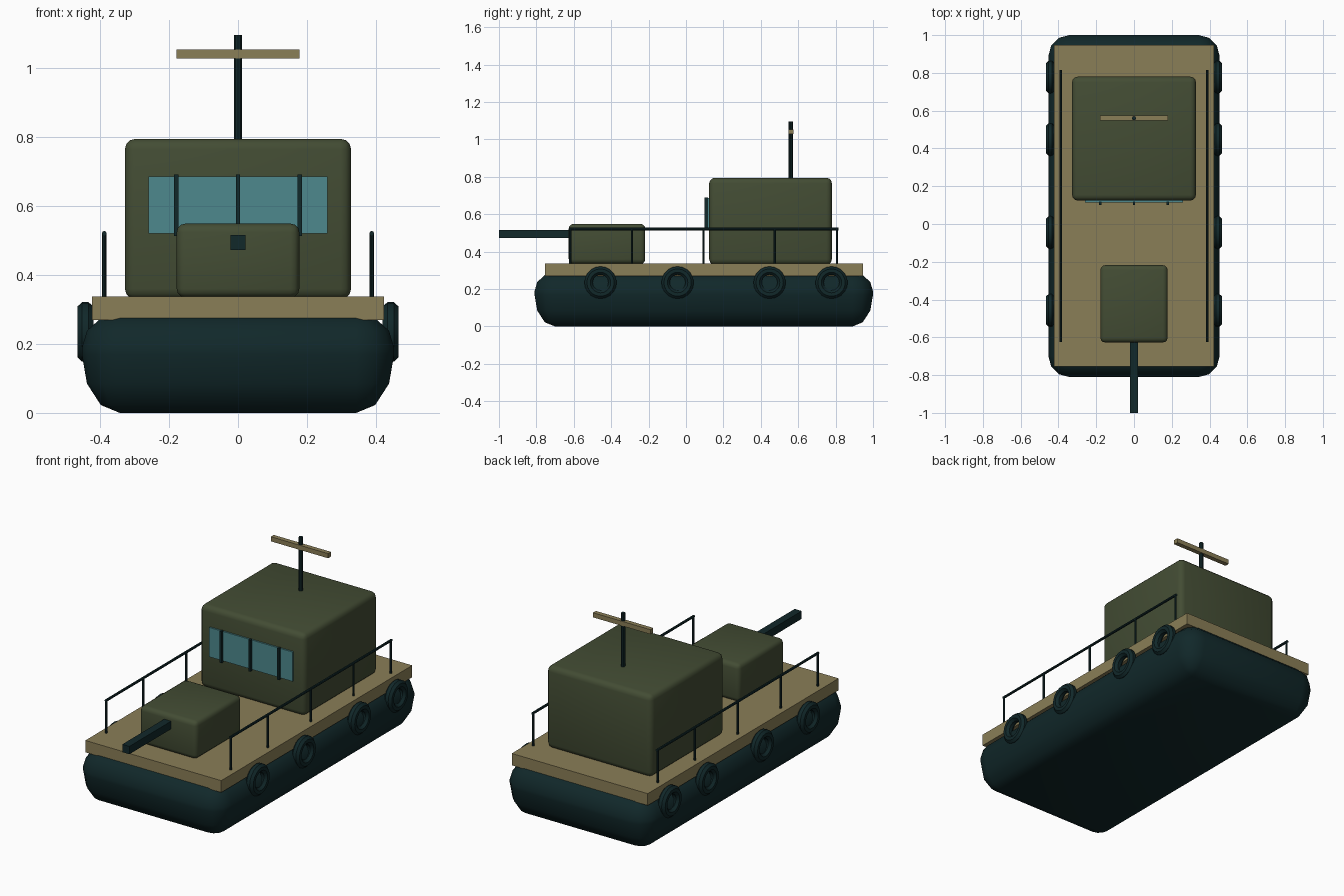
import bpy, bmesh, math
from mathutils import Matrix, Vector

if "Cube" in bpy.data.objects:
    bpy.data.objects.remove(bpy.data.objects["Cube"])


def material(name, rgb):
    m = bpy.data.materials.new(name)
    m.diffuse_color = (*rgb, 1)
    m.use_nodes = True
    m.node_tree.nodes["Principled BSDF"].inputs["Base Color"].default_value = m.diffuse_color
    return m


DARK = material("dark teal black", (0.0055, 0.021, 0.023))
GREEN = material("olive green", (0.056, 0.073, 0.034))
TAN = material("deck tan", (0.255, 0.21, 0.095))
GLASS = material("window teal", (0.075, 0.25, 0.27))


def finish(name, bm, mat, smooth=True):
    bmesh.ops.recalc_face_normals(bm, faces=bm.faces)
    me = bpy.data.meshes.new(name)
    bm.to_mesh(me)
    bm.free()
    me.materials.append(mat)
    ob = bpy.data.objects.new(name, me)
    bpy.context.collection.objects.link(ob)
    if smooth:
        bpy.ops.object.select_all(action='DESELECT')
        ob.select_set(True)
        bpy.context.view_layer.objects.active = ob
        bpy.ops.object.shade_smooth_by_angle(angle=math.radians(40))
    return ob


def box(name, mat, x, y, z, bevel=0):
    """Box from (min, max) ranges, optionally with rounded edges."""
    bm = bmesh.new()
    size = [b - a for a, b in (x, y, z)]
    mid = [(a + b) / 2 for a, b in (x, y, z)]
    bmesh.ops.create_cube(bm, size=1, matrix=Matrix.Translation(mid) @ Matrix.Diagonal((*size, 1)))
    if bevel:
        bmesh.ops.bevel(bm, geom=bm.edges[:], offset=bevel, segments=3, profile=0.5, affect='EDGES')
    return finish(name, bm, mat, bevel > 0)


def rod(name, mat, a, b, r, sides=8):
    a, b = Vector(a), Vector(b)
    d = b - a
    bm = bmesh.new()
    rot = Vector((0, 0, 1)).rotation_difference(d).to_matrix().to_4x4()
    bmesh.ops.create_cone(bm, cap_ends=True, segments=sides, radius1=r, radius2=r, depth=d.length,
                          matrix=Matrix.Translation((a + b) / 2) @ rot)
    return finish(name, bm, mat, sides > 4)


def hull():
    """Rounded pontoon lofted from rounded-rectangle rings."""
    R, hx, hy, yc, top = 0.11, 0.453, 0.905, 0.095, 0.288
    arc = [math.radians(a) for a in (0, 30, 60, 90)]
    rings = [(R * (1 - math.sin(t)), 0.17 * (1 - math.cos(t))) for t in arc]
    rings += [(R * (1 - math.sin(t)), top - 0.10 * (1 - math.cos(t))) for t in reversed(arc)]
    bm = bmesh.new()
    loops = []
    for inset, z in rings:
        r, loop = R - inset, []
        for k in range(4):
            sx, sy = ((1, 1), (-1, 1), (-1, -1), (1, -1))[k]
            for t in arc:
                a = t + k * math.pi / 2
                loop.append(bm.verts.new((sx * (hx - R) + r * math.cos(a),
                                          yc + sy * (hy - R) + r * math.sin(a), z)))
        loops.append(loop)
    n = 16
    for lo, hi in zip(loops, loops[1:]):
        for i in range(n):
            j = (i + 1) % n
            bm.faces.new((lo[i], lo[j], hi[j], hi[i]))
    bm.faces.new(loops[0][::-1])
    bm.faces.new(loops[-1])
    bmesh.ops.remove_doubles(bm, verts=bm.verts, dist=1e-5)
    return finish("hull", bm, DARK)


def tyre(name, centre, major=0.064, minor=0.024, n=20, m=8):
    bm = bmesh.new()
    grid = []
    for i in range(n):
        a = 2 * math.pi * i / n
        row = []
        for j in range(m):
            b = 2 * math.pi * (j + 0.5) / m
            d = major + minor * math.cos(b)
            row.append(bm.verts.new(Vector(centre) + Vector(
                (minor * math.sin(b) * 1.05, d * math.cos(a), d * math.sin(a)))))
        grid.append(row)
    for i in range(n):
        for j in range(m):
            k, l = (i + 1) % n, (j + 1) % m
            bm.faces.new((grid[i][j], grid[k][j], grid[k][l], grid[i][l]))
    return finish(name, bm, DARK)


# Hull and deck
hull()
box("deck", TAN, (-0.424, 0.424), (-0.755, 0.947), (0.27, 0.337))

# Cabin with window band and bars
box("cabin", GREEN, (-0.328, 0.328), (0.124, 0.78), (0.33, 0.795), 0.03)
box("cabin_window", GLASS, (-0.26, 0.26), (0.115, 0.1245), (0.52, 0.686))
for i, x in enumerate((-0.179, 0, 0.179)):
    box(f"window_bar_{i}", DARK, (x - 0.006, x + 0.006), (0.1, 0.118), (0.513, 0.691))

# Gun housing and barrel
box("gun_housing", GREEN, (-0.178, 0.178), (-0.627, -0.218), (0.335, 0.549), 0.025)
box("gun_barrel", DARK, (-0.022, 0.022), (-1.0, -0.6), (0.472, 0.516))

# Mast and crossbar
rod("mast", DARK, (0, 0.56, 0.78), (0, 0.56, 1.097), 0.011)
box("mast_crossbar", TAN, (-0.179, 0.179), (0.548, 0.574), (1.028, 1.054))

# Railings and tyre fenders on both sides
for side, s in (("right", 1), ("left", -1)):
    x = s * 0.388
    rod(f"{side}_rail", DARK, (x, -0.625, 0.521), (x, 0.815, 0.521), 0.007)
    for i, y in enumerate((-0.619, -0.289, 0.094, 0.475, 0.807)):
        rod(f"{side}_rail_post_{i}", DARK, (x, y, 0.33), (x, y, 0.524), 0.006)
    for i, y in enumerate((-0.457, -0.045, 0.447, 0.778)):
        tyre(f"{side}_tyre_{i}", (s * 0.443, y, 0.235))
